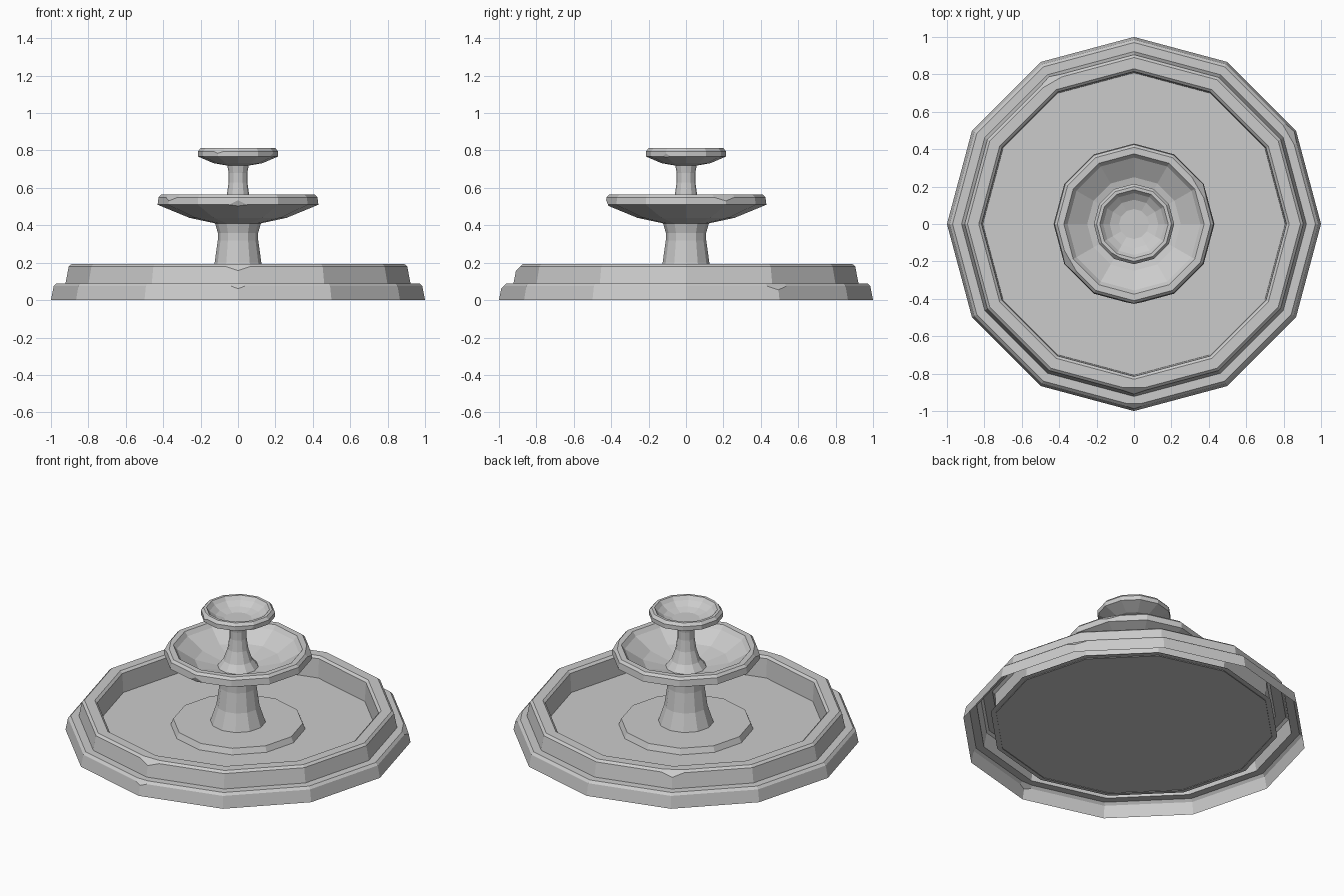
import bpy, bmesh
from math import cos, sin, radians
from mathutils import Vector

if "Cube" in bpy.data.objects:
    bpy.data.objects.remove(bpy.data.objects["Cube"])

SIDES = 12


def lathe(name, profile, chips=()):
    """Turn a (radius, z) profile into a 12-sided part, then knock off rim corners.
    chips: (angle, radius, z, vertical tilt of the cut, depth)"""
    bm = bmesh.new()
    rings = []
    for r, z in profile:
        if r == 0:
            rings.append([bm.verts.new((0, 0, z))] * SIDES)
        else:
            rings.append([bm.verts.new((r * cos(radians(30 * i)), r * sin(radians(30 * i)), z))
                          for i in range(SIDES)])
    for a, b in zip(rings, rings[1:]):
        for i in range(SIDES):
            j = (i + 1) % SIDES
            corners = list(dict.fromkeys((a[i], a[j], b[j], b[i])))
            bm.faces.new(corners)

    for angle, r, z, tilt, depth in chips:
        t = radians(angle)
        corner = Vector((r * cos(t), r * sin(t), z))
        normal = Vector((cos(t), sin(t), tilt)).normalized()
        faces = {f for v in bm.verts if (v.co - corner).length < 0.03 for f in v.link_faces}
        geom = list(faces) + list({e for f in faces for e in f.edges}) + \
            list({v for f in faces for v in f.verts})
        cut = bmesh.ops.bisect_plane(bm, geom=geom, plane_co=corner - normal * depth,
                                     plane_no=normal, clear_outer=True)
        edges = [e for e in cut["geom_cut"] if isinstance(e, bmesh.types.BMEdge)]
        bmesh.ops.holes_fill(bm, edges=edges, sides=0)

    bmesh.ops.recalc_face_normals(bm, faces=bm.faces)
    mesh = bpy.data.meshes.new(name)
    bm.to_mesh(mesh)
    bm.free()
    ob = bpy.data.objects.new(name, mesh)
    bpy.context.collection.objects.link(ob)
    return ob


# Stepped basin wall, an open shell underneath
lathe("basin_wall",
      [(1.0, 0), (0.985, 0.075), (0.97, 0.09), (0.922, 0.09), (0.905, 0.18),
       (0.89, 0.193), (0.83, 0.193), (0.815, 0.18), (0.808, 0.055)],
      chips=[(270, 0.90, 0.187, 1.0, 0.014), (120, 0.90, 0.187, 1.0, 0.014),
             (30, 0.978, 0.083, 1.0, 0.012), (270, 0.978, 0.083, 1.0, 0.008)])

# Basin floor
lathe("basin_floor", [(0.84, 0.06), (0, 0.06)])

# Low plinth under the column
lathe("plinth", [(0.39, 0.06), (0.375, 0.095), (0, 0.095)])

# Main column
lathe("lower_column",
      [(0.16, 0.095), (0.125, 0.2), (0.108, 0.32), (0.108, 0.36), (0.125, 0.42)])

# Large bowl
lathe("large_bowl",
      [(0, 0.405), (0.12, 0.41), (0.26, 0.44), (0.43, 0.51), (0.425, 0.55), (0.41, 0.565),
       (0.375, 0.565), (0.355, 0.54), (0.25, 0.475), (0.11, 0.445), (0, 0.445)],
      chips=[(270, 0.43, 0.51, -0.4, 0.012), (30, 0.417, 0.558, 1.0, 0.012),
             (210, 0.417, 0.558, 1.0, 0.012)])

# Slim upper column
lathe("upper_column",
      [(0.12, 0.445), (0.085, 0.49), (0.06, 0.56), (0.05, 0.63), (0.05, 0.68), (0.06, 0.735)])

# Small top bowl
lathe("small_bowl",
      [(0, 0.718), (0.06, 0.72), (0.13, 0.732), (0.215, 0.768), (0.215, 0.795), (0.2, 0.812),
       (0.183, 0.812), (0.165, 0.79), (0.13, 0.765), (0.08, 0.75), (0, 0.75)],
      chips=[(240, 0.208, 0.803, 0.8, 0.006), (330, 0.215, 0.768, -0.4, 0.006)])
